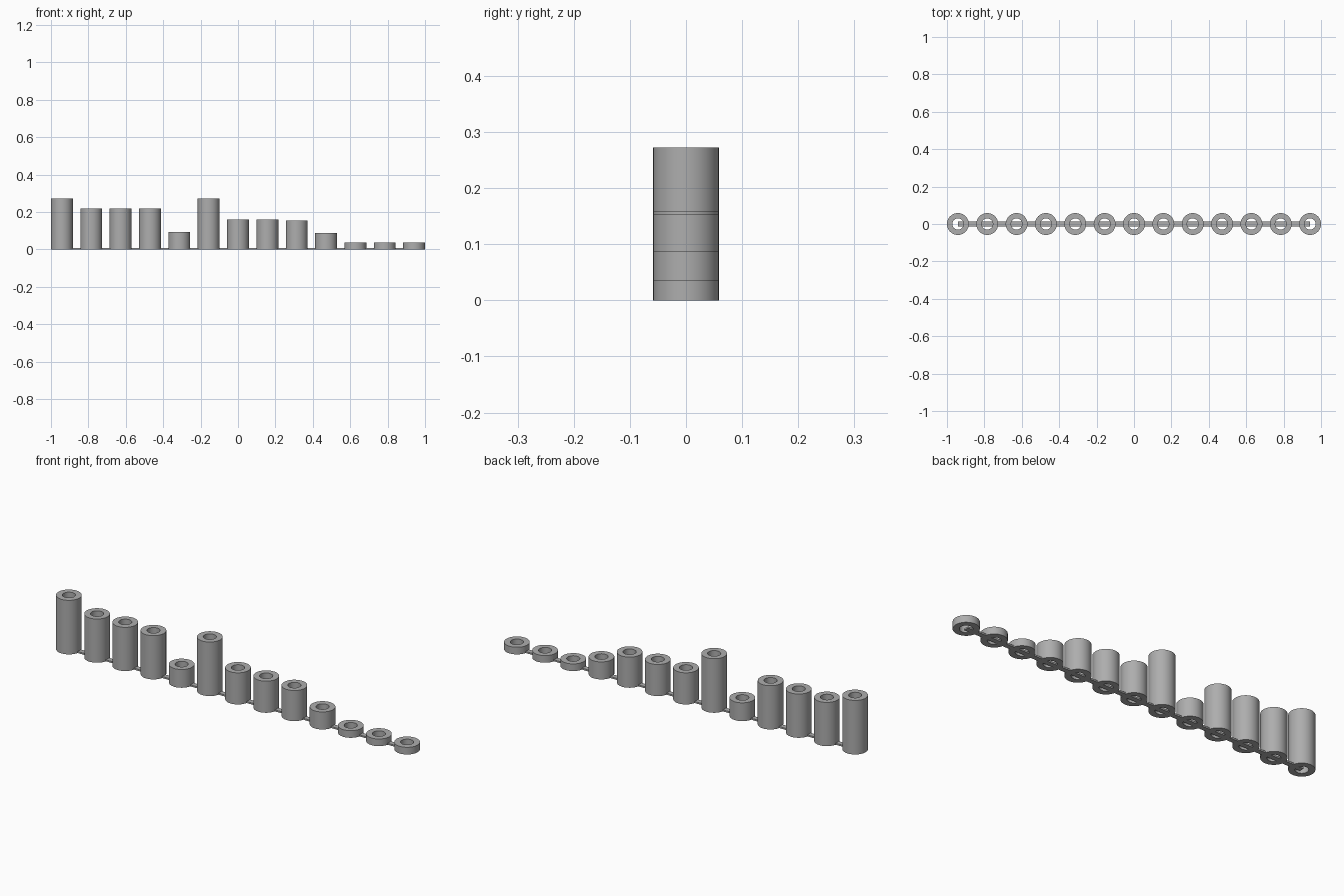
import bpy, bmesh, math

if "Cube" in bpy.data.objects:
    bpy.data.objects.remove(bpy.data.objects["Cube"])

R_OUT, R_IN, SEGS = 0.0585, 0.030, 48
SPACING = (2 - 2 * R_OUT) / 12
HEIGHTS = [0.272, 0.22, 0.22, 0.22, 0.092, 0.272, 0.159,
           0.159, 0.154, 0.088, 0.036, 0.036, 0.036]

grey = bpy.data.materials.new("plain_grey")
grey.diffuse_color = (0.42, 0.42, 0.42, 1)
grey.use_nodes = True
grey.node_tree.nodes["Principled BSDF"].inputs["Base Color"].default_value = grey.diffuse_color


def finish(bm, name, x, smooth):
    bmesh.ops.recalc_face_normals(bm, faces=bm.faces)
    mesh = bpy.data.meshes.new(name)
    bm.to_mesh(mesh)
    bm.free()
    mesh.materials.append(grey)
    obj = bpy.data.objects.new(name, mesh)
    obj.location.x = x
    bpy.context.collection.objects.link(obj)
    if smooth:
        bpy.ops.object.select_all(action='DESELECT')
        obj.select_set(True)
        bpy.context.view_layer.objects.active = obj
        bpy.ops.object.shade_smooth_by_angle(angle=math.radians(30))


def tube(name, x, height):
    # Spin a closed rectangular wall section around the vertical axis
    bm = bmesh.new()
    section = [(R_IN, 0), (R_OUT, 0), (R_OUT, height), (R_IN, height)]
    verts = [bm.verts.new((r, 0, z)) for r, z in section]
    edges = [bm.edges.new((verts[i], verts[(i + 1) % 4])) for i in range(4)]
    bmesh.ops.spin(bm, geom=verts + edges, cent=(0, 0, 0), axis=(0, 0, 1),
                   angle=math.tau, steps=SEGS, use_merge=True)
    bmesh.ops.remove_doubles(bm, verts=bm.verts, dist=1e-5)
    finish(bm, name, x, True)


# Row of hollow spacers
for i, h in enumerate(HEIGHTS):
    tube(f"spacer_{i + 1}", (i - 6) * SPACING, h)

# Thin strip joining the spacers, ending at the centres of the outer two
bm = bmesh.new()
bmesh.ops.create_cube(bm, size=1)
for v in bm.verts:
    v.co = (v.co.x * 12 * SPACING, v.co.y * 0.025, (v.co.z + 0.5) * 0.008)
finish(bm, "joining_strip", 0, False)
